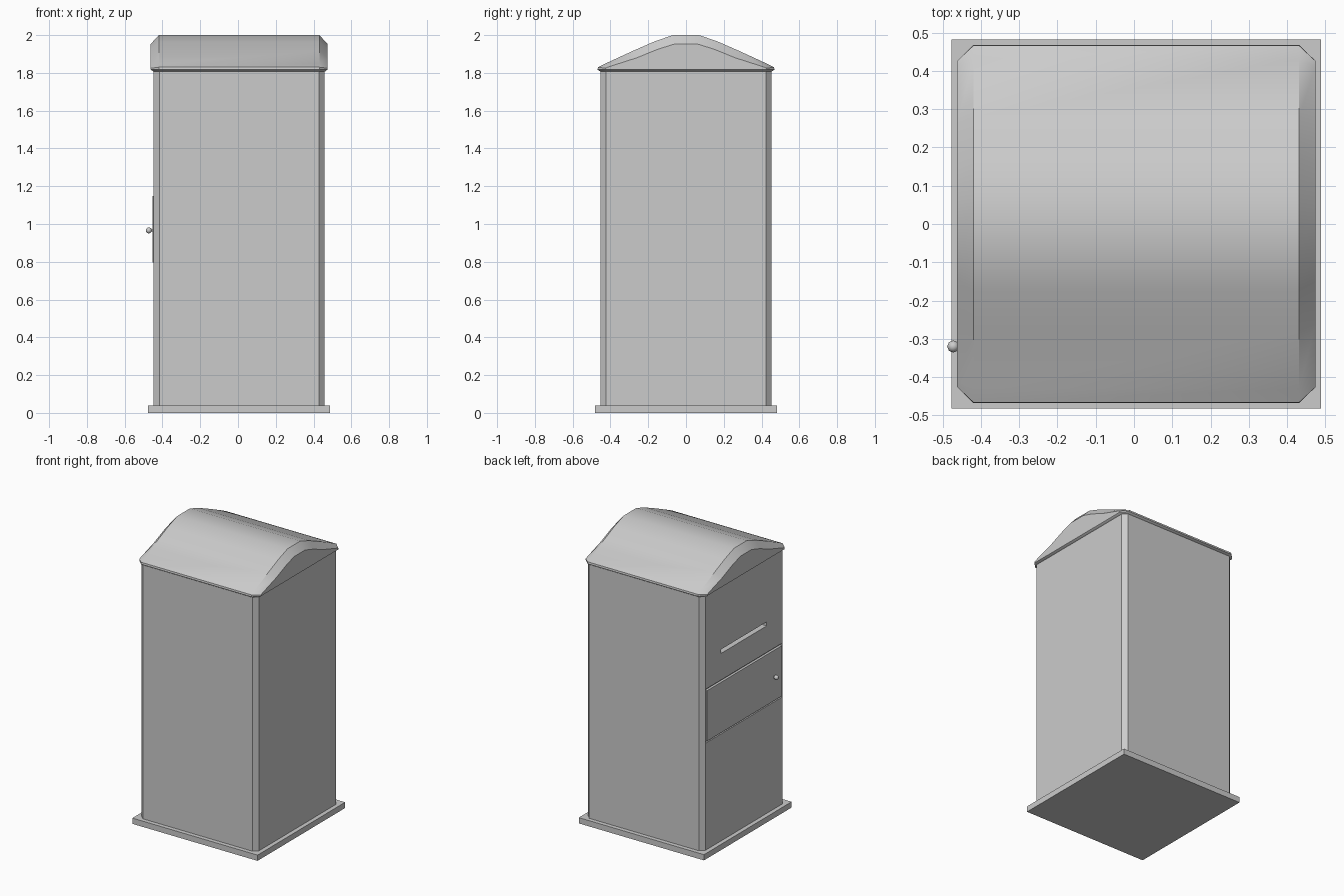
import bpy, bmesh, math

if "Cube" in bpy.data.objects:
    bpy.data.objects.remove(bpy.data.objects["Cube"])

CX = 0.006  # cabinet centre; the knob makes the left side longer


def make_object(name, bm):
    bmesh.ops.recalc_face_normals(bm, faces=bm.faces)
    mesh = bpy.data.meshes.new(name)
    bm.to_mesh(mesh)
    bm.free()
    ob = bpy.data.objects.new(name, mesh)
    bpy.context.collection.objects.link(ob)
    return ob


def box(name, x, y, z):
    bm = bmesh.new()
    bmesh.ops.create_cube(bm, size=1)
    for v in bm.verts:
        for i, (lo, hi) in enumerate((x, y, z)):
            v.co[i] = lo if v.co[i] < 0 else hi
    return make_object(name, bm)


def cut(target, cutter):
    mod = target.modifiers.new("cut", 'BOOLEAN')
    mod.operation = 'DIFFERENCE'
    mod.solver = 'EXACT'
    mod.object = cutter
    cutter.hide_render = True
    cutter.hide_set(True)


# Base plate
B = 0.482
box("base_plate", (CX - B, CX + B), (-B, B), (0, 0.04))

# Body with chamfered upright corners
H, C = 0.4525, 0.03
outline = [(H, H - C), (H - C, H), (C - H, H), (-H, H - C),
           (-H, C - H), (C - H, -H), (H - C, -H), (H, C - H)]
bm = bmesh.new()
face = bm.faces.new([bm.verts.new((CX + x, y, 0.04)) for x, y in outline])
top = bmesh.ops.extrude_face_region(bm, geom=[face])
bmesh.ops.translate(bm, vec=(0, 0, 1.775),
                    verts=[g for g in top['geom'] if isinstance(g, bmesh.types.BMVert)])
body = make_object("body", bm)

# Posting slot and door recess on the left side
L = CX - H
cut(body, box("slot_cutter", (L - 0.05, L + 0.05), (-0.25, 0.25), (1.345, 1.373)))
cut(body, box("door_recess_cutter", (L - 0.05, L + 0.012), (-0.418, 0.418), (0.785, 1.16)))

# Door
box("door", (L - 0.005, L + 0.014), (-0.412, 0.412), (0.797, 1.148))

# Door knob with stem
bm = bmesh.new()
bmesh.ops.create_uvsphere(bm, u_segments=8, v_segments=6, radius=0.016)
bmesh.ops.translate(bm, verts=bm.verts, vec=(-0.472, -0.32, 0.966))
knob = make_object("door_knob", bm)
box("knob_stem", (-0.465, L), (-0.325, -0.315), (0.961, 0.971))

# Roof: bell-shaped sections across y, smaller at the two ends
inner = [(0.455, 1.808), (0.468, 1.817), (0.466, 1.830), (0.43, 1.848),
         (0.28, 1.917), (0.17, 1.965), (0.07, 2.0)]
outer = [(0.42, 1.808), (0.426, 1.817), (0.426, 1.825), (0.41, 1.832),
         (0.26, 1.880), (0.15, 1.925), (0.06, 1.953)]
bm = bmesh.new()
rings = []
for side, half, section in ((-1, 0.468, outer), (-1, 0.425, inner),
                            (1, 0.425, inner), (1, 0.468, outer)):
    pts = [(-y, z) for y, z in section] + section[::-1]
    ring = []
    for y, z in pts:
        x = 0.455 if (half > 0.45 and z < 1.81) else half
        ring.append(bm.verts.new((CX + side * x, y, z)))
    rings.append(ring)
for a, b in zip(rings, rings[1:]):
    for i in range(len(a)):
        j = (i + 1) % len(a)
        bm.faces.new((a[i], a[j], b[j], b[i]))
for ring in (rings[0], rings[-1]):
    bm.faces.new(ring[1:-1])
    bm.faces.new((ring[0], ring[1], ring[-2], ring[-1]))
roof = make_object("roof", bm)

# Smooth shading on the rounded parts
for ob, angle in ((roof, 35), (knob, 60)):
    ob.data.shade_smooth()
    ob.data.set_sharp_from_angle(angle=math.radians(angle))
